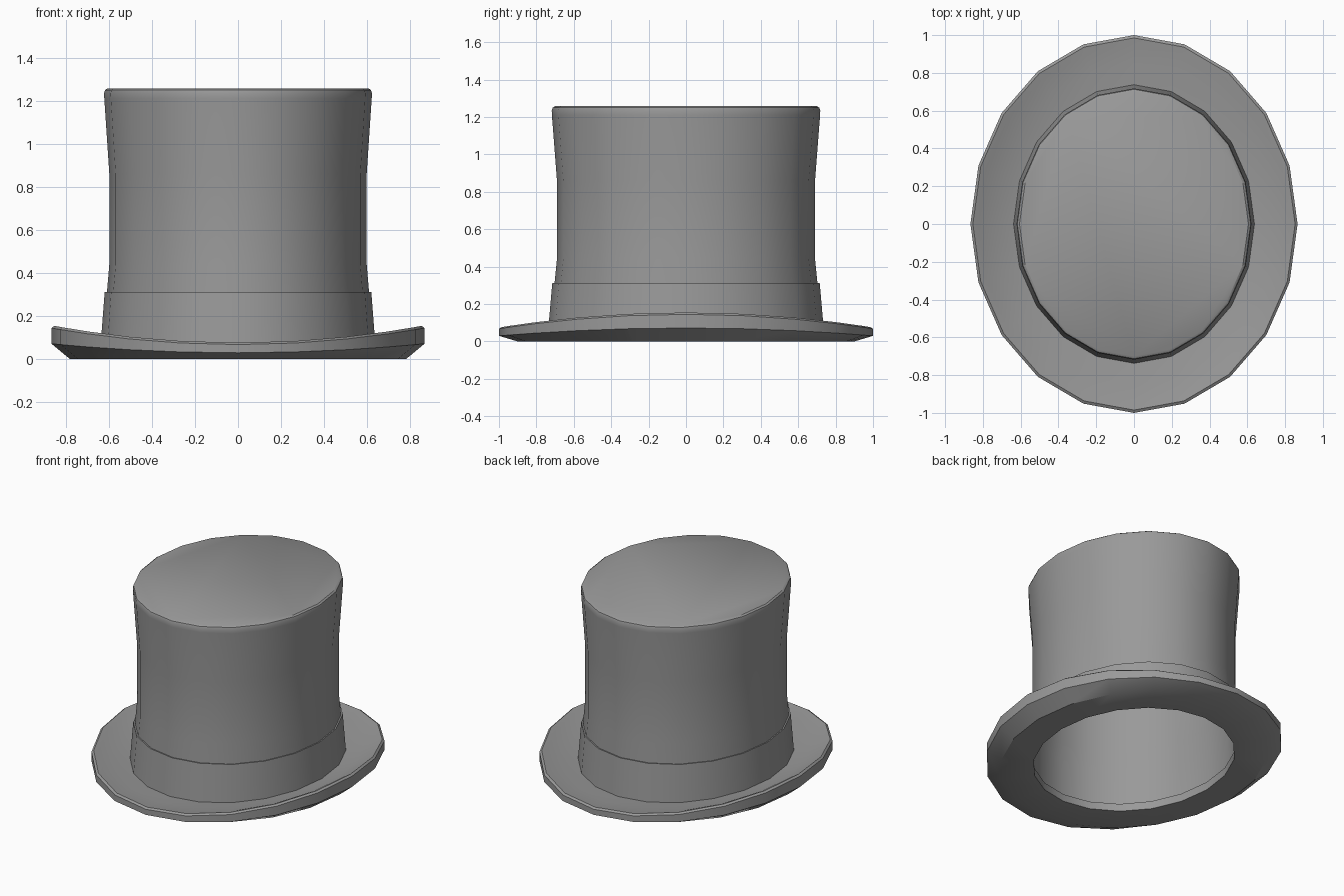
import bpy
import bmesh
from math import cos, sin, tau, radians

cube = bpy.data.objects.get("Cube")
if cube:
    bpy.data.objects.remove(cube, do_unlink=True)

SIDES = 20
WIDTH = 0.866  # oval: width relative to depth

felt = bpy.data.materials.new("grey felt")
felt.use_nodes = True
grey = (0.32, 0.32, 0.32, 1)
felt.diffuse_color = grey
bsdf = felt.node_tree.nodes["Principled BSDF"]
bsdf.inputs["Base Color"].default_value = grey
bsdf.inputs["Roughness"].default_value = 0.8


def oval_lathe(name, profile, closed=False, cap_top=False):
    """Sweep (radius, height, side lift) points round an oval."""
    bm = bmesh.new()
    rings = []
    for r, z, lift in profile:
        angles = [tau * i / SIDES for i in range(SIDES)]
        rings.append([bm.verts.new((r * WIDTH * cos(a), r * sin(a),
                                    z + lift * cos(a) ** 2)) for a in angles])
    pairs = list(zip(rings, rings[1:]))
    if closed:
        pairs.append((rings[-1], rings[0]))
    for low, high in pairs:
        for i in range(SIDES):
            j = (i + 1) % SIDES
            bm.faces.new((low[i], low[j], high[j], high[i]))
    if cap_top:
        bm.faces.new(rings[-1])
    mesh = bpy.data.meshes.new(name)
    bm.to_mesh(mesh)
    bm.free()
    mesh.materials.append(felt)
    obj = bpy.data.objects.new(name, mesh)
    bpy.context.collection.objects.link(obj)
    bpy.ops.object.select_all(action="DESELECT")
    obj.select_set(True)
    bpy.context.view_layer.objects.active = obj
    bpy.ops.object.shade_smooth_by_angle(angle=radians(35))
    return obj


# Brim: flat underside, edge curling up at the sides, dished top
oval_lathe("brim", [
    (0.68, 0.0, 0), (0.9, 0.0, 0), (1.0, 0.03, 0.042),
    (1.0, 0.068, 0.077), (0.985, 0.077, 0.078), (0.95, 0.072, 0.068),
    (0.85, 0.06, 0.03), (0.72, 0.055, 0.01), (0.68, 0.05, 0.005),
], closed=True)

# Crown: waisted hollow tube with a softened top edge
oval_lathe("crown", [
    (0.705, 0.05, 0), (0.703, 0.31, 0), (0.69, 0.44, 0), (0.69, 0.86, 0),
    (0.717, 1.21, 0), (0.718, 1.235, 0), (0.713, 1.25, 0), (0.7, 1.258, 0),
], cap_top=True)

# Hat band: slightly flared strip round the foot of the crown
oval_lathe("hat_band", [
    (0.704, 0.31, 0), (0.715, 0.312, 0), (0.738, 0.05, 0), (0.705, 0.05, 0),
][::-1])
